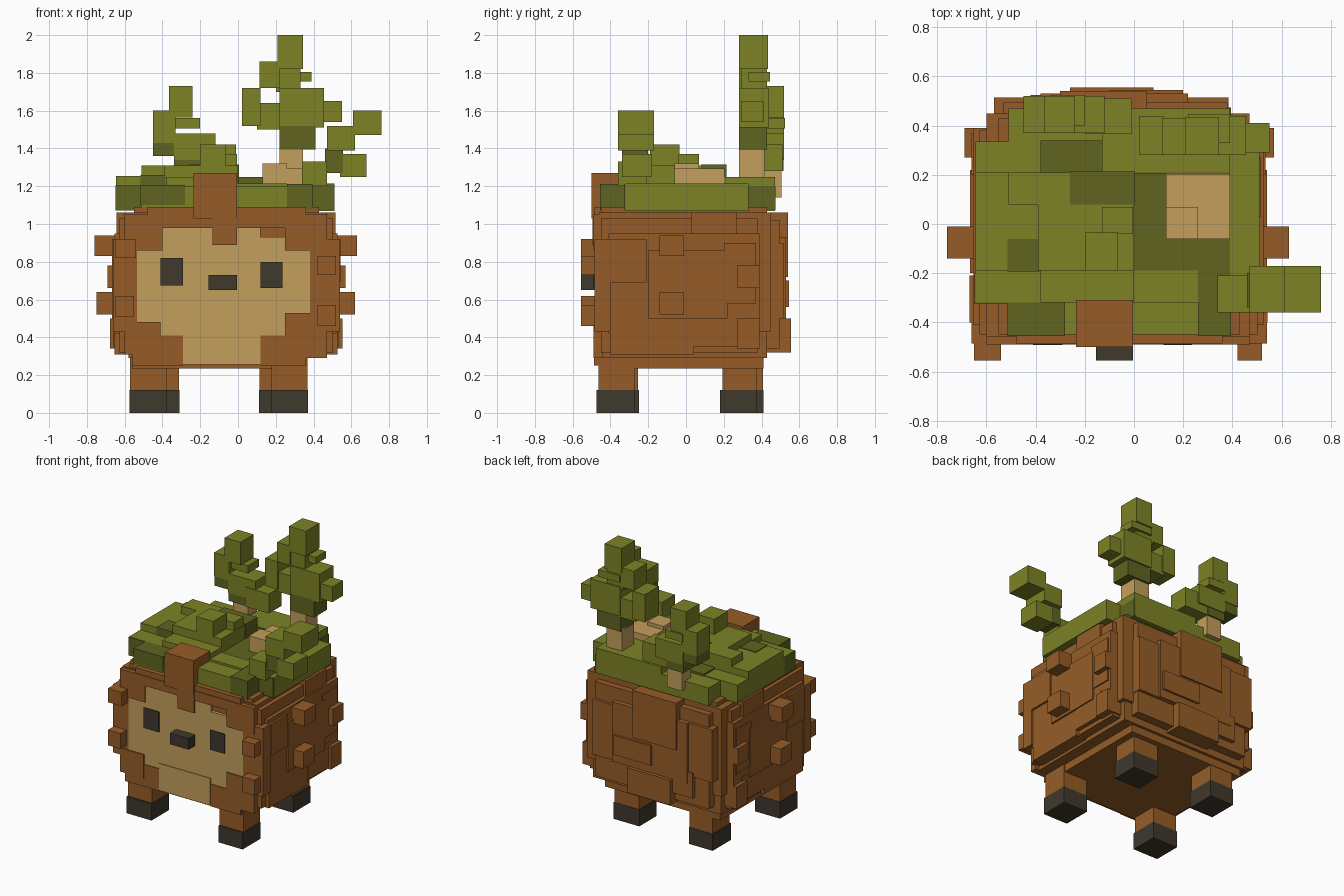
import bpy, bmesh
from mathutils import Matrix, Vector


def material(name, rgb):
    m = bpy.data.materials.new(name)
    m.diffuse_color = (*rgb, 1)
    return m


BROWN = material("brown_fur", (0.307, 0.108, 0.021))
TAN = material("tan", (0.55, 0.345, 0.107))
MOSS = material("moss_green", (0.205, 0.226, 0.019))
DEEP = material("deep_green", (0.116, 0.130, 0.014))
DARK = material("charcoal", (0.050, 0.041, 0.027))


def part(name, mat, boxes):
    """One object from boxes given as (x0, x1, y0, y1, z0, z1)."""
    bm = bmesh.new()
    for x0, x1, y0, y1, z0, z1 in boxes:
        c = Vector(((x0 + x1) / 2, (y0 + y1) / 2, (z0 + z1) / 2))
        s = Matrix.Diagonal((x1 - x0, y1 - y0, z1 - z0, 1))
        bmesh.ops.create_cube(bm, size=1, matrix=Matrix.Translation(c) @ s)
    me = bpy.data.meshes.new(name)
    bm.to_mesh(me)
    bm.free()
    me.materials.append(mat)
    ob = bpy.data.objects.new(name, me)
    bpy.context.collection.objects.link(ob)
    return ob


# Body: stepped core
part("body", BROWN, [
    (-0.56, 0.36, -0.455, 0.41, 0.235, 0.32),
    (-0.58, 0.44, -0.46, 0.43, 0.29, 0.48),
    (-0.60, 0.47, -0.46, 0.45, 0.43, 1.06),
    (-0.55, 0.43, -0.45, 0.43, 1.0, 1.09),
])

# Side plates, mirrored about the body's middle plane
MID = -0.063
plates = []
for y0, y1, z0, z1, d in [
    (-0.45, 0.38, 0.32, 1.03, 0.565),
    (-0.41, 0.39, 0.42, 0.95, 0.59),
    (-0.40, -0.21, 0.69, 0.92, 0.605),
    (-0.40, 0.04, 0.31, 0.60, 0.59),
    (-0.20, 0.22, 0.50, 0.86, 0.603),
    (0.03, 0.27, 0.92, 1.06, 0.58),
    (0.04, 0.30, 0.35, 0.53, 0.595),
    (0.20, 0.37, 0.58, 0.90, 0.598),
    (0.27, 0.39, 0.34, 0.50, 0.615),
]:
    for s in (-1, 1):
        a, b = MID + s * 0.43, MID + s * d
        plates.append((min(a, b), max(a, b), y0, y1, z0, z1))
part("side_plates", BROWN, plates)

# Back plates
part("back_plates", BROWN, [
    (-0.53, 0.38, 0.40, 0.495, 0.34, 1.02),
    (-0.57, -0.33, 0.40, 0.515, 0.55, 0.93),
    (0.14, 0.385, 0.40, 0.515, 0.50, 0.90),
    (-0.38, 0.22, 0.40, 0.53, 0.50, 0.93),
    (-0.30, 0.05, 0.40, 0.54, 0.72, 1.06),
    (-0.42, -0.15, 0.40, 0.525, 0.40, 0.58),
    (-0.26, 0.08, 0.40, 0.555, 0.32, 0.50),
    (-0.10, 0.20, 0.40, 0.545, 0.56, 0.70),
])

# Fur frame round the face
part("face_frame", BROWN, [
    (-0.60, 0.47, -0.49, -0.44, 0.98, 1.05),
    (-0.48, 0.36, -0.485, -0.44, 0.99, 1.09),
    (-0.60, -0.40, -0.49, -0.44, 0.86, 1.0),
    (0.25, 0.47, -0.49, -0.44, 0.86, 1.0),
    (-0.66, -0.535, -0.485, -0.40, 0.43, 0.92),
    (0.38, 0.54, -0.485, -0.40, 0.43, 0.92),
    (-0.60, -0.41, -0.49, -0.44, 0.31, 0.48),
    (0.25, 0.47, -0.49, -0.44, 0.29, 0.53),
    (-0.56, -0.29, -0.487, -0.44, 0.25, 0.41),
    (0.12, 0.36, -0.487, -0.44, 0.25, 0.41),
    (-0.135, -0.005, -0.495, -0.44, 0.89, 1.05),
    (-0.235, -0.005, -0.50, -0.31, 1.03, 1.27),
])

# Small fur knobs on front corners and sides
part("fur_knobs", BROWN, [
    (-0.65, -0.54, -0.555, -0.45, 0.82, 0.92),
    (-0.65, -0.55, -0.555, -0.45, 0.51, 0.62),
    (0.42, 0.52, -0.555, -0.45, 0.73, 0.83),
    (0.42, 0.52, -0.555, -0.45, 0.46, 0.57),
    (-0.76, -0.60, -0.14, -0.01, 0.83, 0.94),
    (-0.75, -0.60, -0.14, -0.01, 0.52, 0.64),
    (0.50, 0.63, -0.14, -0.01, 0.83, 0.94),
    (0.50, 0.62, -0.14, -0.01, 0.52, 0.64),
    (0.48, 0.57, 0.27, 0.39, 0.66, 0.78),
    (-0.69, -0.58, 0.27, 0.39, 0.66, 0.78),
])

# Face
part("face", TAN, [
    (-0.535, 0.38, -0.482, -0.44, 0.53, 0.86),
    (-0.54, 0.25, -0.482, -0.44, 0.48, 0.53),
    (-0.41, 0.25, -0.482, -0.44, 0.41, 0.50),
    (-0.29, 0.12, -0.488, -0.44, 0.255, 0.45),
    (-0.40, 0.25, -0.482, -0.44, 0.86, 0.93),
    (-0.40, -0.135, -0.482, -0.44, 0.93, 0.98),
    (-0.005, 0.12, -0.482, -0.44, 0.93, 0.985),
])
part("eyes", DARK, [(-0.41, -0.29, -0.491, -0.483, 0.675, 0.82),
                    (0.12, 0.235, -0.491, -0.483, 0.66, 0.80)])
part("nose", DARK, [(-0.155, -0.005, -0.555, -0.47, 0.65, 0.73)])

# Legs and feet, each slightly offset
legs, feet = [], []
for x0, x1, y0, y1 in [(0.175, 0.37, -0.475, -0.27), (-0.575, -0.375, -0.45, -0.25),
                       (0.11, 0.315, 0.18, 0.375), (-0.50, -0.31, 0.20, 0.41)]:
    feet.append((x0, x1, y0, y1, 0, 0.12))
    legs.append((x0 + 0.003, x1 - 0.003, y0 + 0.012, y1 - 0.003, 0.11, 0.30))
part("legs", BROWN, legs)
part("feet", DARK, feet)

# Moss cap: light patches, then dark patches
part("moss_light", MOSS, [
    (-0.51, 0.39, -0.45, 0.47, 1.07, 1.20),
    (-0.645, 0.0, -0.32, 0.335, 1.075, 1.205),
    (-0.645, 0.0, -0.19, 0.21, 1.15, 1.255),
    (-0.38, 0.0, -0.32, -0.19, 1.15, 1.25),
    (0.39, 0.51, -0.32, 0.33, 1.07, 1.215),
    (0.0, 0.39, 0.21, 0.47, 1.07, 1.25),
    (-0.39, 0.0, -0.19, 0.21, 1.20, 1.31),
    (-0.51, -0.38, 0.08, 0.21, 1.20, 1.31),
    (-0.20, -0.065, -0.19, -0.035, 1.25, 1.42),
    (-0.13, -0.005, -0.04, 0.07, 1.25, 1.37),
    (-0.13, 0.0, 0.21, 0.47, 1.10, 1.25),
    (0.0, 0.26, -0.32, -0.19, 1.15, 1.215),
])
part("moss_dark", DEEP, [
    (0.0, 0.393, -0.19, 0.205, 1.15, 1.21),
    (0.0, 0.39, 0.204, 0.212, 1.15, 1.248),
    (0.26, 0.394, -0.455, -0.19, 1.075, 1.212),
    (0.385, 0.395, 0.33, 0.473, 1.073, 1.20),
    (0.39, 0.508, -0.325, -0.317, 1.073, 1.212),
    (-0.515, -0.28, -0.455, -0.32, 1.10, 1.207),
    (-0.648, -0.51, -0.325, -0.20, 1.072, 1.203),
    (-0.38, -0.13, 0.21, 0.34, 1.15, 1.215),
    (-0.26, 0.004, 0.08, 0.214, 1.20, 1.315),
    (-0.515, -0.385, -0.194, -0.06, 1.20, 1.26),
])
part("bare_soil", TAN, [(0.13, 0.26, -0.06, 0.07, 1.2, 1.32),
                        (0.26, 0.39, -0.06, 0.07, 1.2, 1.295),
                        (0.13, 0.39, 0.07, 0.204, 1.2, 1.295)])

# Back right sapling
part("back_right_trunk", TAN, [(0.22, 0.345, 0.28, 0.415, 1.2, 1.41)])
part("back_right_leaves", MOSS, [
    (0.22, 0.455, 0.28, 0.44, 1.51, 1.72),
    (0.02, 0.12, 0.28, 0.44, 1.52, 1.72),
    (0.10, 0.24, 0.29, 0.43, 1.50, 1.64),
    (0.115, 0.22, 0.28, 0.43, 1.72, 1.86),
    (0.21, 0.345, 0.28, 0.435, 1.82, 2.0),
    (0.20, 0.33, 0.29, 0.43, 1.70, 1.83),
    (0.22, 0.39, 0.33, 0.445, 1.755, 1.805),
    (0.44, 0.55, 0.29, 0.41, 1.54, 1.65),
])
part("back_right_shaded_leaves", DEEP, [(0.22, 0.41, 0.28, 0.43, 1.395, 1.52)])

# Back left sapling
part("back_left_trunk", TAN, [(-0.32, -0.20, 0.40, 0.505, 1.14, 1.31)])
part("back_left_leaves", MOSS, [
    (-0.365, -0.24, 0.37, 0.52, 1.565, 1.73),
    (-0.45, -0.33, 0.37, 0.52, 1.43, 1.60),
    (-0.34, -0.20, 0.40, 0.525, 1.505, 1.56),
    (-0.34, -0.12, 0.37, 0.52, 1.34, 1.48),
    (-0.20, -0.01, 0.365, 0.51, 1.28, 1.42),
])
part("back_left_shaded_leaves", DEEP, [(-0.45, -0.33, 0.375, 0.515, 1.36, 1.44),
                                       (-0.34, -0.20, 0.375, 0.515, 1.28, 1.36)])

# Front right shrub
part("front_right_shrub", MOSS, [
    (0.61, 0.76, -0.36, -0.17, 1.47, 1.60),
    (0.47, 0.62, -0.36, -0.17, 1.39, 1.52),
    (0.54, 0.68, -0.34, -0.18, 1.25, 1.37),
    (0.34, 0.47, -0.36, -0.21, 1.20, 1.33),
])
part("front_right_shrub_shade", DEEP, [(0.46, 0.555, -0.34, -0.20, 1.27, 1.40)])
